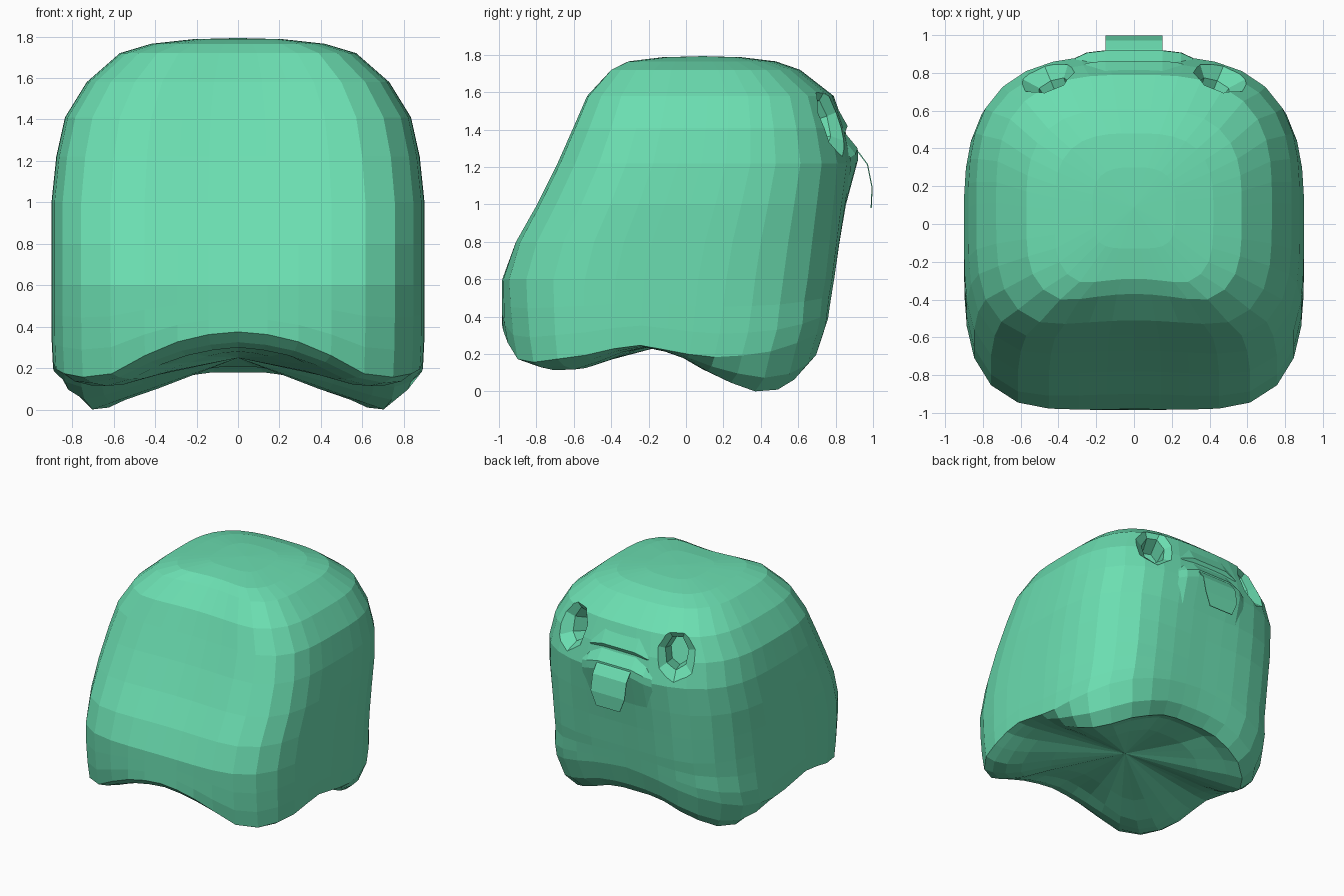
import bpy, bmesh, math
from mathutils import Vector

if "Cube" in bpy.data.objects:
    bpy.data.objects.remove(bpy.data.objects["Cube"])

green = bpy.data.materials.new("mint_green")
green.use_nodes = True
GREEN = (0.147, 0.73, 0.44, 1)
green.diffuse_color = GREEN
green.node_tree.nodes["Principled BSDF"].inputs["Base Color"].default_value = GREEN


def finish(name, bm):
    bmesh.ops.recalc_face_normals(bm, faces=bm.faces)
    mesh = bpy.data.meshes.new(name)
    bm.to_mesh(mesh)
    bm.free()
    mesh.materials.append(green)
    ob = bpy.data.objects.new(name, mesh)
    bpy.context.collection.objects.link(ob)
    return ob


def lookup(table, v):
    """Linear interpolation; each row is a key followed by its values."""
    if v <= table[0][0]:
        return table[0][1:]
    for a, b in zip(table, table[1:]):
        if v <= b[0]:
            t = (v - a[0]) / (b[0] - a[0])
            return [p + (q - p) * t for p, q in zip(a[1:], b[1:])]
    return table[-1][1:]


# height, half width, front y, back y, front dent, back dent
PROFILE = [
    (0.15, 0.89, -0.945, 0.7, 0, 0.03), (0.35, 0.9, -0.985, 0.79, 0, 0.04),
    (0.6, 0.9, -1.0, 0.84, 0.02, 0.05), (0.8, 0.9, -0.94, 0.86, 0.04, 0.04),
    (1.0, 0.9, -0.83, 0.875, 0.05, 0.02), (1.22, 0.877, -0.72, 0.892, 0.05, 0),
    (1.41, 0.835, -0.635, 0.848, 0.05, 0), (1.58, 0.73, -0.56, 0.79, 0.05, 0),
    (1.72, 0.57, -0.43, 0.61, 0.06, 0), (1.765, 0.42, -0.33, 0.48, 0.04, 0),
    (1.787, 0.22, -0.13, 0.3, 0, 0)]
# by angle from mid back to mid front: height where the wall ends, height of the foot
HEM = [(0, 0.42, 0.18), (16, 0.4, 0.18), (31, 0.34, 0.1), (46, 0.26, 0.01),
       (56, 0.21, 0.0), (70, 0.18, 0.08), (79, 0.19, 0.16), (90, 0.22, 0.21),
       (103, 0.255, 0.245), (115, 0.2, 0.17), (128, 0.17, 0.11), (136, 0.155, 0.115),
       (145, 0.175, 0.15), (154, 0.27, 0.22), (166, 0.355, 0.28), (180, 0.375, 0.3)]
SEG = 40


def outline(i, z):
    """Point on the rounded-square body section at height z."""
    a = math.tau * i / SEG
    hx, front, back, front_dent, back_dent = lookup(PROFILE, z)
    s, c = math.sin(a), math.cos(a)
    n = 3 + 2 * max(0, 0.5 - z) if c > 0 else 4
    r = (abs(s) ** n + abs(c) ** n) ** (-1 / n)
    x = hx * s * r
    y = (front + back) / 2 + (back - front) / 2 * c * r
    dent = front_dent if c < 0 else -back_dent
    return Vector((x, y + dent * max(0, 1 - (x / (0.65 * hx)) ** 2), z))


def hem(i):
    p = outline(i, 0.35)
    return lookup(HEM, math.degrees(math.atan2(abs(p.x), p.y + 0.08)))


# Body: underside, feet, side rings and dome
bm = bmesh.new()
hub = Vector((0, -0.1, 0.25))


def under(i, k, drop):
    """Underside point at fraction k of the outline, sunk from wall end to foot."""
    wall, foot = hem(i)
    p = hub.lerp(outline(i, wall), k)
    p.z = wall + (foot - wall) * drop
    return p


rings = []
for k in (0.33, 0.62):
    rings.append([bm.verts.new(hub.lerp(under(i, 0.85, 1), k)) for i in range(SEG)])
for k, drop in ((0.74, 0.85), (0.85, 1), (0.94, 0.66)):
    rings.append([bm.verts.new(under(i, k, drop)) for i in range(SEG)])
for k in (0, 0.3, 0.65):
    rings.append([bm.verts.new(outline(i, hem(i)[0] + (0.6 - hem(i)[0]) * k))
                  for i in range(SEG)])
for row in PROFILE[2:]:
    rings.append([bm.verts.new(outline(i, row[0])) for i in range(SEG)])
for lo, hi in zip(rings, rings[1:]):
    for i in range(SEG):
        j = (i + 1) % SEG
        bm.faces.new((lo[i], lo[j], hi[j], hi[i]))
for ring, tip in ((rings[0], hub), (rings[-1], Vector((0, 0.09, 1.793)))):
    v = bm.verts.new(tip)
    for i in range(SEG):
        bm.faces.new((ring[i], ring[(i + 1) % SEG], v))
body = finish("body", bm)


# Eye sockets: a bevelled dish with a deeper hole, cut into the body
def eye_cutter(side):
    bm = bmesh.new()
    out = Vector((0.42 * side, 1, 0.3)).normalized()
    across = Vector((0, 0, 1)).cross(out).normalized()
    up = out.cross(across)
    centre = Vector((0.45 * side, 0.78, 1.46))
    loops = []
    for depth, w, h in ((0.16, 0.36, 0.42), (-0.06, 0.09, 0.13), (-0.2, 0.075, 0.11)):
        loop = []
        for n in range(7):
            a = math.tau * (n + 0.25) / 7
            loop.append(bm.verts.new(centre + out * depth + across * w * math.cos(a)
                                     + up * h * math.sin(a)))
        loops.append(loop)
    for lo, hi in zip(loops, loops[1:]):
        for n in range(7):
            m = (n + 1) % 7
            bm.faces.new((lo[n], lo[m], hi[m], hi[n]))
    bm.faces.new(loops[0])
    bm.faces.new(loops[-1])
    return finish("eye_cutter", bm)


for side in (-1, 1):
    cutter = eye_cutter(side)
    cutter.hide_render = True
    mod = body.modifiers.new("eye_socket", "BOOLEAN")
    mod.operation = "DIFFERENCE"
    mod.solver = "EXACT"
    mod.object = cutter
    bpy.context.view_layer.objects.active = body
    bpy.ops.object.modifier_apply(modifier=mod.name)
    bpy.data.objects.remove(cutter)


def strip(name, columns):
    """Sheet made from neighbouring columns of points."""
    bm = bmesh.new()
    cols = [[bm.verts.new(p) for p in col] for col in columns]
    for a, b in zip(cols, cols[1:]):
        for n in range(len(a) - 1):
            bm.faces.new((a[n], a[n + 1], b[n + 1], b[n]))
    return finish(name, bm)


# Mouth: upper lip overhang, sloping lower lip and chin that fades into the body
LIP = [(0.79, 1.55), (0.864, 1.42), (0.848, 1.385), (0.918, 1.30), (0.92, 1.24), (0.85, 0.98)]
columns = []
for x, back, drop in ((0.31, 0.04, 0.05), (0.25, 0.012, 0.03), (0.15, 0, 0)):
    columns.append([(x, y - back, z - drop) for y, z in LIP])
columns += [[(-x, y, z) for x, y, z in col] for col in reversed(columns)]
strip("mouth", columns)

# Tongue hanging over the lip
TONGUE = [(0.85, 1.35), (0.925, 1.275), (0.97, 1.215), (0.995, 1.09), (0.99, 0.98)]
tongue = strip("tongue", [[(x * (0.7 if z < 1 else 1), y, z) for y, z in TONGUE]
                          for x in (-0.15, 0.15)])
solid = tongue.modifiers.new("thickness", "SOLIDIFY")
solid.thickness = 0.006
solid.offset = 0
